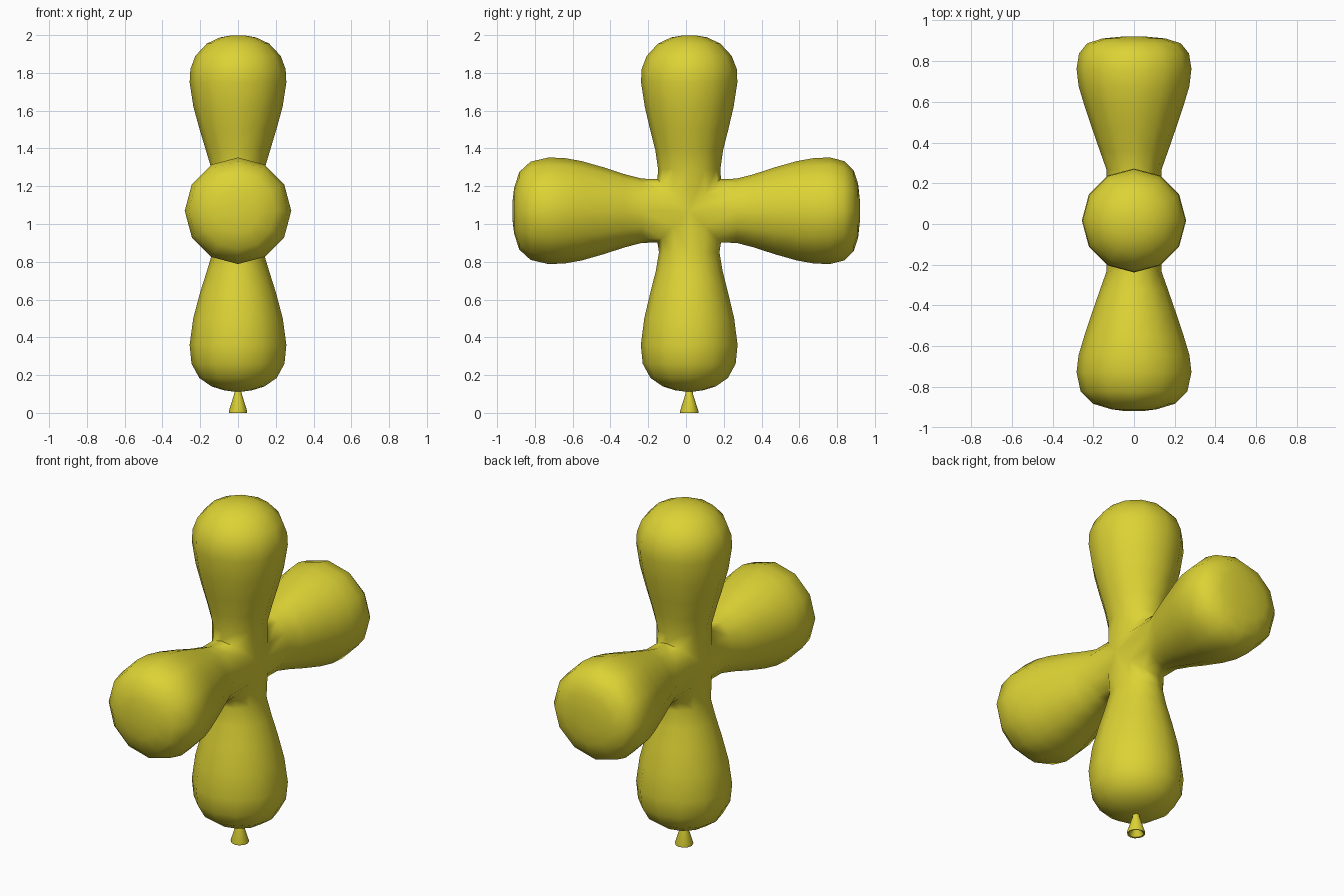
import bpy, bmesh, math
from mathutils import Vector

if "Cube" in bpy.data.objects:
    bpy.data.objects.remove(bpy.data.objects["Cube"])

SIDES = 12
CENTRE = Vector((0, 0.017, 1.07))

mat = bpy.data.materials.new("yellow_rubber")
mat.diffuse_color = (0.72, 0.65, 0.035, 1)
mat.use_nodes = True
mat.node_tree.nodes["Principled BSDF"].inputs["Base Color"].default_value = mat.diffuse_color


def finish(bm, name, angle):
    bmesh.ops.remove_doubles(bm, verts=bm.verts, dist=0.0005)
    bmesh.ops.recalc_face_normals(bm, faces=bm.faces)
    mesh = bpy.data.meshes.new(name)
    bm.to_mesh(mesh)
    bm.free()
    ob = bpy.data.objects.new(name, mesh)
    bpy.context.collection.objects.link(ob)
    mesh.materials.append(mat)
    bpy.ops.object.select_all(action='DESELECT')
    ob.select_set(True)
    bpy.context.view_layer.objects.active = ob
    bpy.ops.object.shade_smooth_by_angle(angle=math.radians(angle))
    return ob


def skin(bm, rings, cap=True):
    loops = [[bm.verts.new(p) for p in r] for r in rings]
    for a, b in zip(loops, loops[1:]):
        for i in range(len(a)):
            j = (i + 1) % len(a)
            bm.faces.new((a[i], a[j], b[j], b[i]))
    if cap:
        bm.faces.new(loops[-1])


def arm(bm, axis, side, sections):
    """Lobe along axis; its first ring is mitred to meet the neighbours."""
    angles = [2 * math.pi * i / SIDES for i in range(SIDES)]
    X = Vector((1, 0, 0))
    rings = [[CENTRE + X * 0.14 * math.cos(a) + side * 0.168 * math.sin(a)
              + axis * 0.168 * abs(math.sin(a)) for a in angles]]
    for d, w, x in sections:
        rings.append([CENTRE + X * x * math.cos(a) + side * w * math.sin(a)
                      + axis * d for a in angles])
    skin(bm, rings)


# Lobe sections: distance from centre, half width in the cross plane, half depth
up = [(0.22, 0.165, 0.14), (0.32, 0.179, 0.17), (0.43, 0.207, 0.203),
      (0.55, 0.235, 0.236), (0.68, 0.255, 0.256), (0.75, 0.252, 0.252),
      (0.82, 0.225, 0.226), (0.885, 0.165, 0.165), (0.918, 0.095, 0.095),
      (0.929, 0.03, 0.03)]
down = [(0.22, 0.16, 0.135), (0.32, 0.177, 0.165), (0.43, 0.205, 0.2),
        (0.57, 0.238, 0.237), (0.71, 0.256, 0.256), (0.81, 0.246, 0.246),
        (0.885, 0.205, 0.205), (0.93, 0.14, 0.14), (0.95, 0.075, 0.075),
        (0.957, 0.025, 0.025)]
sidearm = [(0.25, 0.17, 0.135), (0.34, 0.193, 0.167), (0.45, 0.229, 0.205),
           (0.57, 0.263, 0.245), (0.66, 0.279, 0.272), (0.745, 0.282, 0.282)]
back_tip = [(0.82, 0.263, 0.27), (0.87, 0.215, 0.23),
            (0.894, 0.145, 0.155), (0.903, 0.06, 0.06)]
front_tip = [(0.84, 0.26, 0.262), (0.9, 0.205, 0.2),
             (0.927, 0.12, 0.11), (0.936, 0.045, 0.04)]

# Balloon body: four lobes welded at the centre
Y, Z = Vector((0, 1, 0)), Vector((0, 0, 1))
bm = bmesh.new()
arm(bm, Z, Y, up)
arm(bm, -Z, Y, down)
arm(bm, Y, Z, sidearm + back_tip)
arm(bm, -Y, Z, sidearm + front_tip)
finish(bm, "balloon_body", 80)

# Flared neck with a hollow underside
bm = bmesh.new()
neck = [(0.017, 0.13), (0.02, 0.1), (0.049, 0.008), (0.048, 0.0),
        (0.04, 0.002), (0.012, 0.06)]
skin(bm, [[(r * math.cos(math.tau * i / SIDES),
            CENTRE.y + r * math.sin(math.tau * i / SIDES), z)
           for i in range(SIDES)] for r, z in neck])
finish(bm, "balloon_neck", 50)
